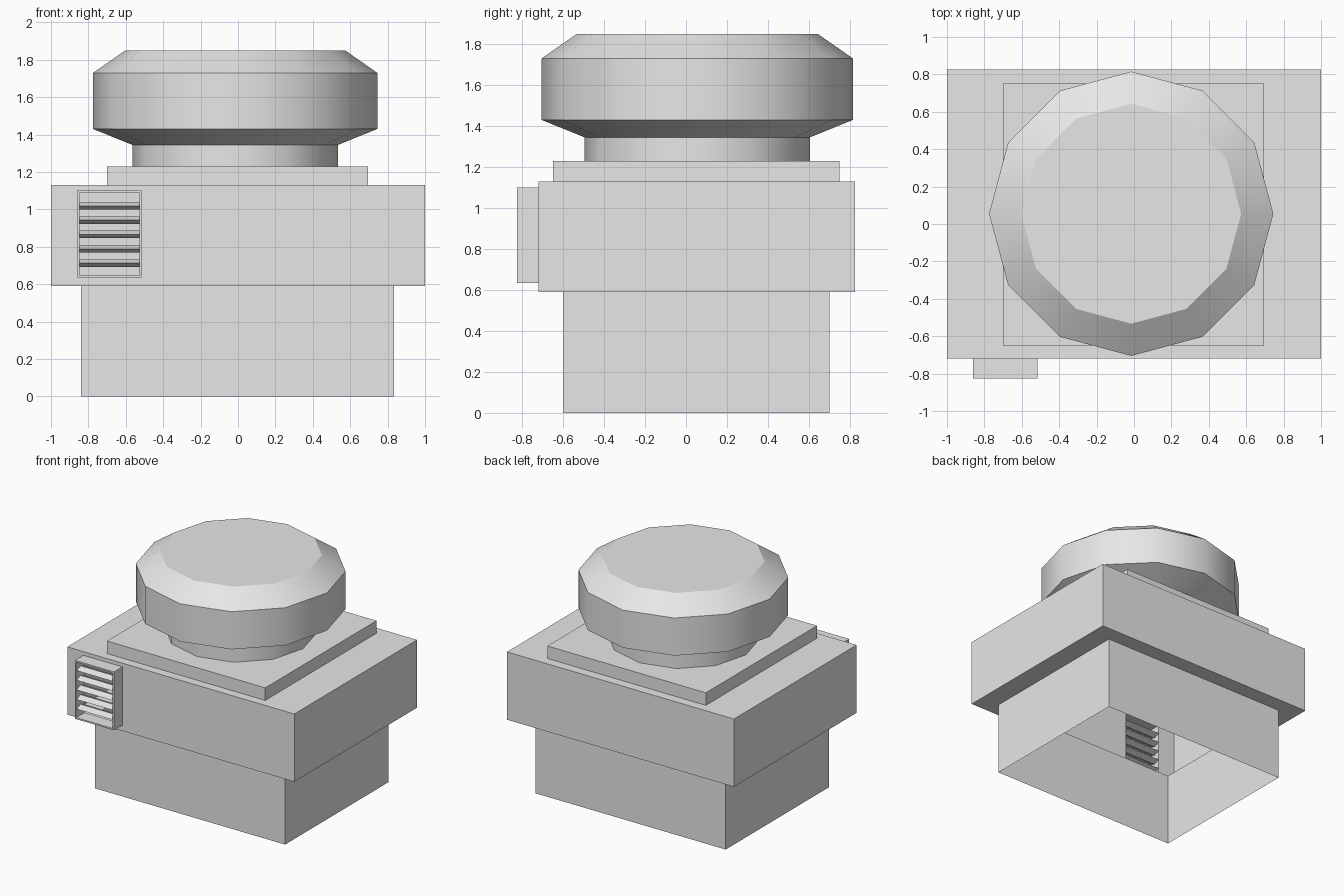
import bpy, bmesh, math

old = bpy.data.objects.get("Cube")
if old:
    bpy.data.objects.remove(old, do_unlink=True)

grey = bpy.data.materials.new("light grey")
grey.use_nodes = True
colour = (0.8, 0.8, 0.8, 1)
grey.diffuse_color = colour
grey.node_tree.nodes["Principled BSDF"].inputs["Base Color"].default_value = colour


def finish(name, bm, smooth=False):
    mesh = bpy.data.meshes.new(name)
    bm.to_mesh(mesh)
    bm.free()
    mesh.materials.append(grey)
    ob = bpy.data.objects.new(name, mesh)
    bpy.context.collection.objects.link(ob)
    if smooth:
        bpy.ops.object.select_all(action='DESELECT')
        ob.select_set(True)
        bpy.context.view_layer.objects.active = ob
        bpy.ops.object.shade_smooth_by_angle(angle=math.radians(33))
    return ob


def ring(bm, points, z):
    return [bm.verts.new((x, y, z)) for x, y in points]


def rectangle(x0, x1, y0, y1):
    return [(x0, y0), (x1, y0), (x1, y1), (x0, y1)]


def loft(bm, rings):
    """Join counter-clockwise rings with outward facing quads."""
    for low, high in zip(rings, rings[1:]):
        n = len(low)
        for i in range(n):
            j = (i + 1) % n
            bm.faces.new((low[i], low[j], high[j], high[i]))


def box(name, x0, x1, y0, y1, z0, z1):
    bm = bmesh.new()
    rings = [ring(bm, rectangle(x0, x1, y0, y1), z) for z in (z0, z1)]
    loft(bm, rings)
    bm.faces.new(rings[1])
    bm.faces.new(rings[0][::-1])
    return finish(name, bm)


# Vent position on the front of the housing
VX0, VX1, VZ0, VZ1 = -0.86, -0.515, 0.635, 1.10
FRONT, RIM = -0.72, 0.012

# Hollow housing, open underneath: pedestal, ledge, wide body, lid
bm = bmesh.new()
lower = rectangle(-0.84, 0.835, -0.60, 0.70)
upper = rectangle(-1, 1, FRONT, 0.825)
rings = [ring(bm, lower, 0), ring(bm, lower, 0.59),
         ring(bm, upper, 0.59), ring(bm, upper, 1.13)]
loft(bm, rings)
bm.faces.new(rings[-1])


def front_faces():
    return [f for f in bm.faces if all(abs(v.co.y - FRONT) < 1e-4 for v in f.verts)]


# Vent opening through the front wall
for co, normal in (((VX0 + RIM, 0, 0), (1, 0, 0)), ((VX1 - RIM, 0, 0), (1, 0, 0)),
                   ((0, 0, VZ0 + RIM), (0, 0, 1)), ((0, 0, VZ1 - RIM), (0, 0, 1))):
    faces = front_faces()
    edges = list({e for f in faces for e in f.edges})
    verts = list({v for f in faces for v in f.verts})
    bmesh.ops.bisect_plane(bm, geom=verts + edges + faces, plane_co=co, plane_no=normal)
hole = [f for f in front_faces()
        if VX0 < f.calc_center_median().x < VX1 and VZ0 < f.calc_center_median().z < VZ1
        and f.calc_area() > 0.05]
bmesh.ops.delete(bm, geom=hole, context='FACES')
finish("housing", bm)

# Raised plate under the neck
box("top_plate", -0.70, 0.695, -0.65, 0.75, 1.13, 1.23)

# Vent frame
OUT = -0.825
box("vent_frame_right", VX0, VX0 + RIM, OUT, FRONT, VZ0, VZ1)
box("vent_frame_left", VX1 - RIM, VX1, OUT, FRONT, VZ0, VZ1)
box("vent_frame_bottom", VX0 + RIM, VX1 - RIM, OUT, FRONT, VZ0, VZ0 + RIM)
box("vent_frame_top", VX0 + RIM, VX1 - RIM, OUT, FRONT, VZ1 - RIM, VZ1)

# Diamond section louvres
bm = bmesh.new()
for k in range(5):
    z = 0.713 + k * 0.0765
    section = ((OUT + 0.005, z), (-0.77, z - 0.02), (FRONT, z), (-0.77, z + 0.02))
    ends = [[bm.verts.new((x, y, h)) for y, h in section]
            for x in (VX0 + RIM, VX1 - RIM)]
    loft(bm, ends)
    bm.faces.new(ends[0])
    bm.faces.new(ends[1])
bmesh.ops.recalc_face_normals(bm, faces=bm.faces[:])
finish("vent_louvres", bm)

# Twelve sided neck and cap
bm = bmesh.new()
rings = []
for r, z in ((0.55, 1.23), (0.55, 1.345), (0.76, 1.43), (0.76, 1.73), (0.588, 1.85)):
    points = [(-0.015 + r * math.cos(k * math.tau / 12),
               0.055 + r * math.sin(k * math.tau / 12)) for k in range(12)]
    rings.append(ring(bm, points, z))
loft(bm, rings)
bm.faces.new(rings[-1])
finish("fan_cap", bm, smooth=True)
